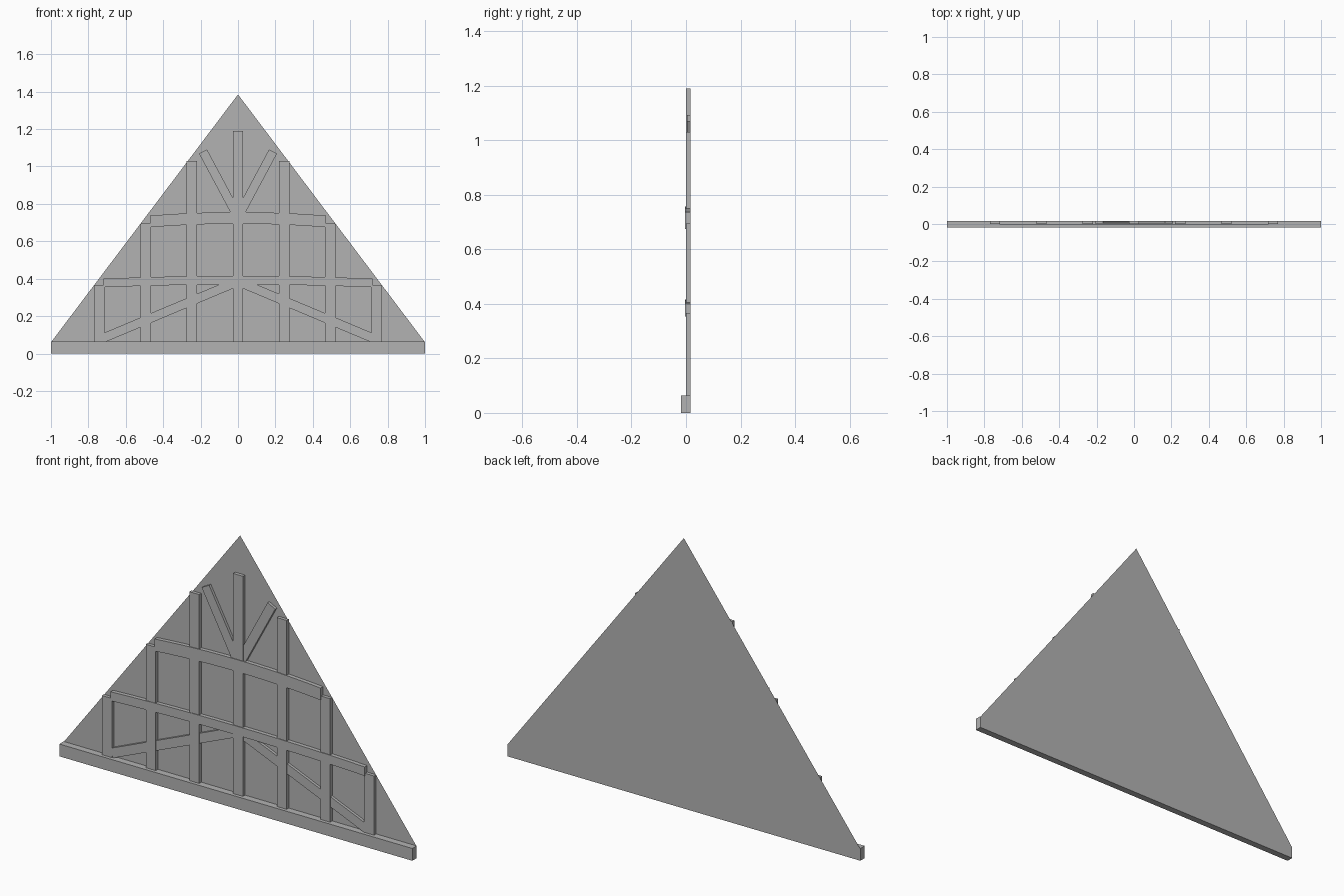
import bpy, bmesh, math

if "Cube" in bpy.data.objects:
    bpy.data.objects.remove(bpy.data.objects["Cube"])

timber = bpy.data.materials.new("plain grey")
timber.diffuse_color = (0.45, 0.45, 0.45, 1)
timber.use_nodes = True
timber.node_tree.nodes["Principled BSDF"].inputs["Base Color"].default_value = timber.diffuse_color

BACK = 0.0172          # rear of the framing, just in front of the panel


def slab(name, outline, y0, y1):
    """Extrude an (x, z) outline from y0 back to y1; equal values give a flat sheet."""
    bm = bmesh.new()
    face = bm.faces.new([bm.verts.new((x, y0, z)) for x, z in outline])
    if y1 > y0:
        new = bmesh.ops.extrude_face_region(bm, geom=[face])["geom"]
        verts = [g for g in new if isinstance(g, bmesh.types.BMVert)]
        bmesh.ops.translate(bm, verts=verts, vec=(0, y1 - y0, 0))
        bmesh.ops.recalc_face_normals(bm, faces=bm.faces)
    mesh = bpy.data.meshes.new(name)
    bm.to_mesh(mesh)
    bm.free()
    mesh.materials.append(timber)
    obj = bpy.data.objects.new(name, mesh)
    bpy.context.collection.objects.link(obj)
    return obj


def box(name, x0, x1, z0, z1, y0, y1):
    return slab(name, [(x0, z0), (x1, z0), (x1, z1), (x0, z1)], y0, y1)


def strut(name, a, b, width, y0):
    """Straight diagonal board between two centre points."""
    dx, dz = b[0] - a[0], b[1] - a[1]
    k = width / 2 / math.hypot(dx, dz)
    nx, nz = -dz * k, dx * k
    slab(name, [(a[0] + nx, a[1] + nz), (b[0] + nx, b[1] + nz),
                (b[0] - nx, b[1] - nz), (a[0] - nx, a[1] - nz)], y0, BACK)


def rail(name, half, low, high, rise, y0):
    """Cross rail that bows gently upward in the middle."""
    n = 12
    xs = [half * (2 * i / n - 1) for i in range(n + 1)]
    bow = lambda x: rise * (1 - (x / half) ** 2)
    slab(name, [(x, low + bow(x)) for x in xs] +
         [(x, high + bow(x)) for x in reversed(xs)], y0, BACK)


# Gable panel: a thin sheet behind the framing
slab("gable_panel", [(1, 0.06), (-1, 0.06), (0, 1.385)], 0.0175, 0.0175)

# Base beam
box("base_beam", -1, 1, 0, 0.063, -0.0175, BACK)

# Upright posts
box("centre_post", -0.028, 0.028, 0.06, 1.19, 0, BACK)
for side, s in (("left", -1), ("right", 1)):
    for label, x, top in (("inner", 0.248, 1.03), ("middle", 0.494, 0.695), ("outer", 0.743, 0.366)):
        box(f"{label}_post_{side}", s * x - 0.028, s * x + 0.028, 0.06, top, 0, BACK)
    # Diagonal braces below the lower rail and the fan at the top
    strut(f"lower_brace_{side}", (s * 0.72, 0.083), (0, 0.385), 0.048, 0.003)
    strut(f"upper_brace_{side}", (s * 0.187, 1.08), (0, 0.73), 0.048, 0.003)

# Bowed cross rails
rail("lower_rail", 0.72, 0.354, 0.40, 0.015, -0.003)
rail("upper_rail", 0.47, 0.675, 0.737, 0.019, -0.003)
